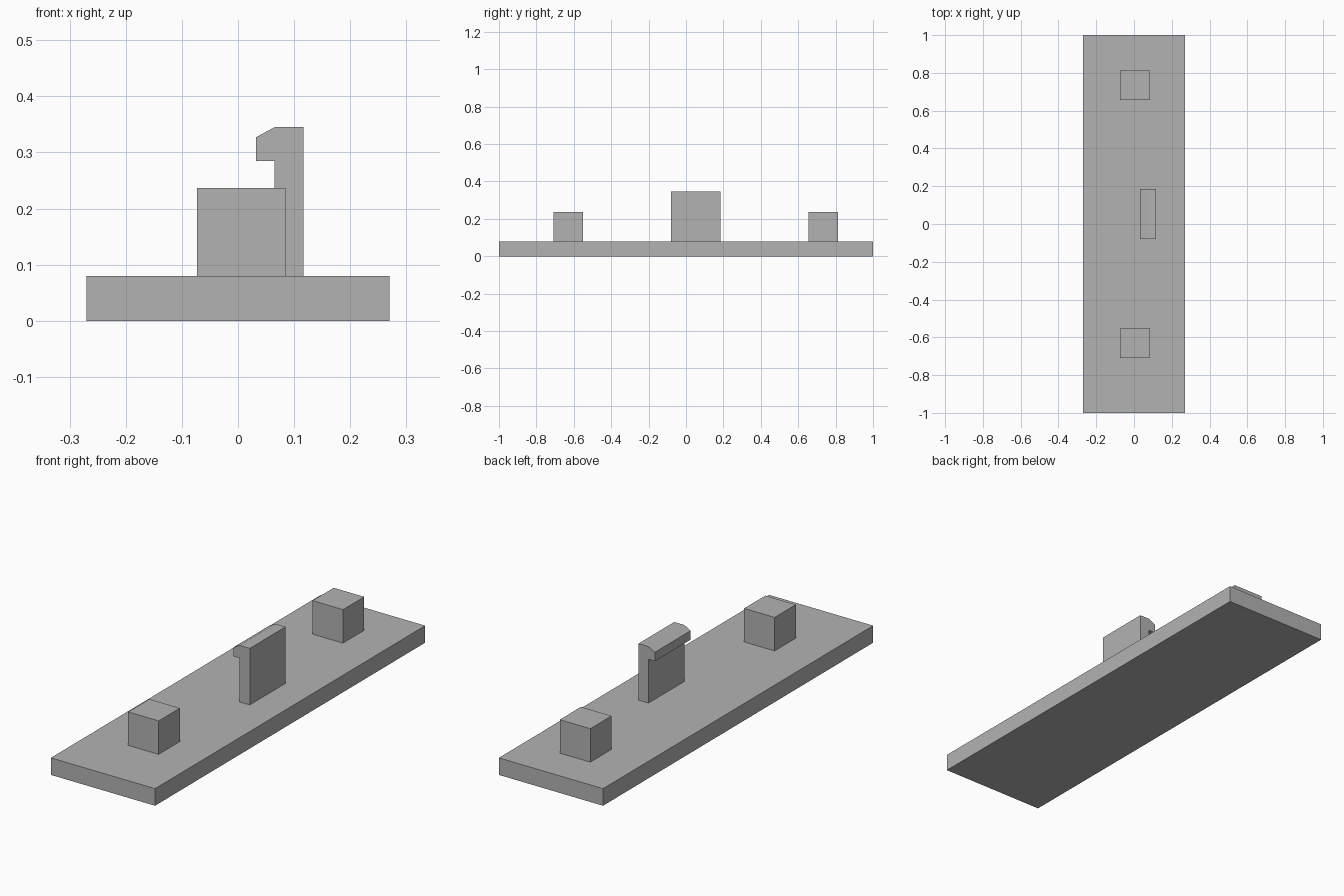
import bpy
import bmesh

cube = bpy.data.objects.get("Cube")
if cube:
    bpy.data.objects.remove(cube, do_unlink=True)

grey = bpy.data.materials.new("plain grey")
grey.use_nodes = True
colour = (0.45, 0.45, 0.45, 1)
grey.diffuse_color = colour
grey.node_tree.nodes["Principled BSDF"].inputs["Base Color"].default_value = colour


def extrude_profile(name, profile, y_min, y_max):
    """Sweep a closed x-z outline along y into a solid."""
    bm = bmesh.new()
    face = bm.faces.new([bm.verts.new((x, y_min, z)) for x, z in profile])
    swept = bmesh.ops.extrude_face_region(bm, geom=[face])["geom"]
    moved = [v for v in swept if isinstance(v, bmesh.types.BMVert)]
    bmesh.ops.translate(bm, verts=moved, vec=(0, y_max - y_min, 0))
    bmesh.ops.recalc_face_normals(bm, faces=bm.faces)
    mesh = bpy.data.meshes.new(name)
    bm.to_mesh(mesh)
    bm.free()
    mesh.materials.append(grey)
    obj = bpy.data.objects.new(name, mesh)
    bpy.context.collection.objects.link(obj)
    return obj


def rectangle(x0, x1, z0, z1):
    return [(x0, z0), (x1, z0), (x1, z1), (x0, z1)]


PLATE_TOP = 0.08

# Flat base plate
extrude_profile("base_plate", rectangle(-0.27, 0.27, 0, PLATE_TOP), -1, 1)

# Locating posts near each end
for name, y in (("front_post", -0.709), ("back_post", 0.656)):
    extrude_profile(name, rectangle(-0.073, 0.085, PLATE_TOP, 0.237), y, y + 0.157)

# Upright snap clip with a chamfered hook
hook = [(0.065, PLATE_TOP), (0.117, PLATE_TOP), (0.117, 0.345), (0.065, 0.345),
        (0.032, 0.327), (0.032, 0.285), (0.065, 0.285)]
extrude_profile("snap_clip", hook, -0.08, 0.185)
